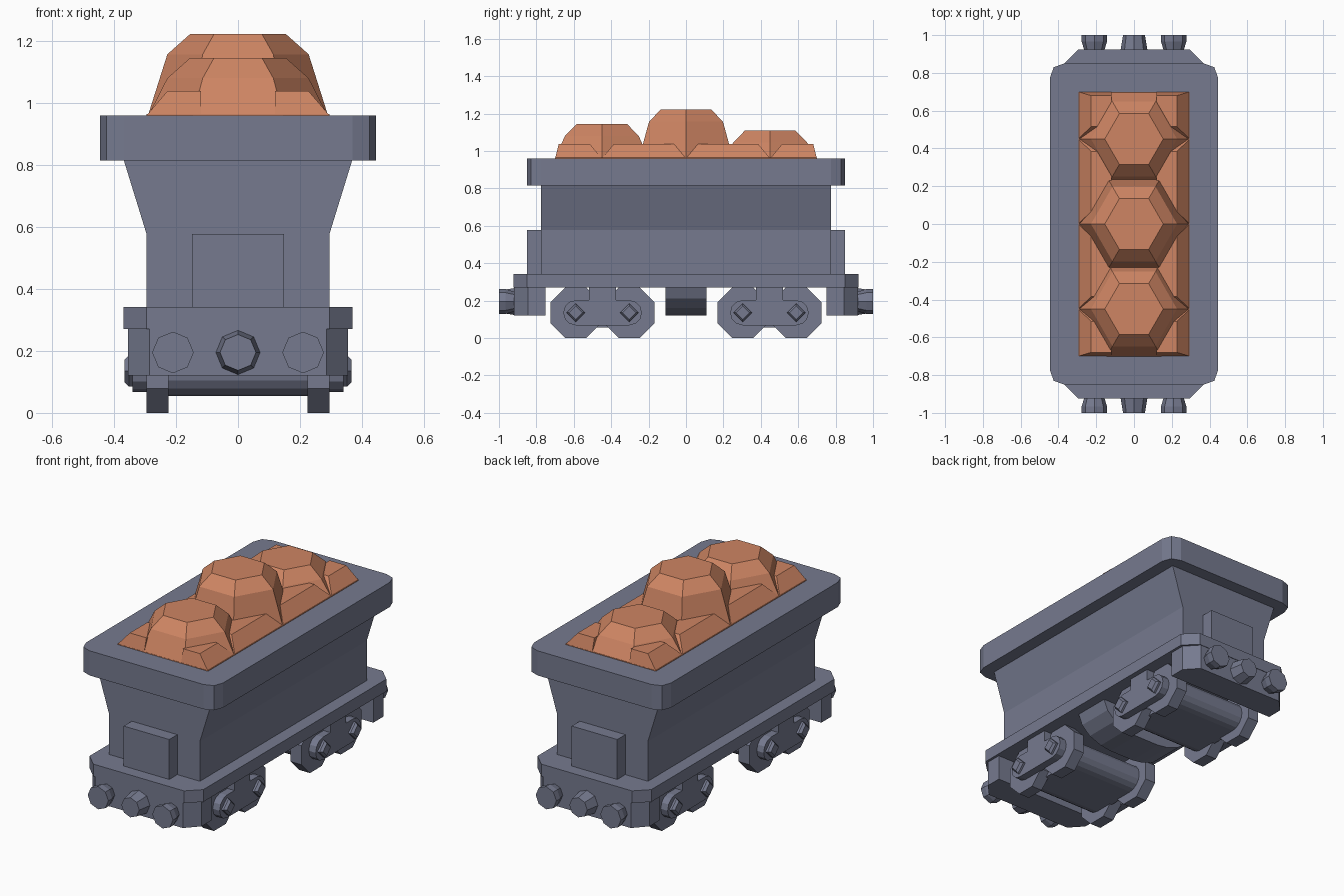
import bpy, bmesh, math

if "Cube" in bpy.data.objects:
    bpy.data.objects.remove(bpy.data.objects["Cube"])


def material(name, rgb):
    m = bpy.data.materials.new(name)
    m.diffuse_color = (*rgb, 1)
    m.use_nodes = True
    m.node_tree.nodes["Principled BSDF"].inputs["Base Color"].default_value = m.diffuse_color
    return m


GREY = material("slate grey", (0.18, 0.195, 0.275))
ORANGE = material("copper orange", (0.62, 0.235, 0.125))


def loft(name, rings, mat=GREY):
    """Skin a list of equally long point rings and cap both ends."""
    bm = bmesh.new()
    vs = [[bm.verts.new(p) for p in r] for r in rings]
    n = len(rings[0])
    for a, b in zip(vs, vs[1:]):
        for i in range(n):
            j = (i + 1) % n
            bm.faces.new((a[i], a[j], b[j], b[i]))
    bm.faces.new(vs[0][::-1])
    bm.faces.new(vs[-1])
    bmesh.ops.recalc_face_normals(bm, faces=bm.faces)
    me = bpy.data.meshes.new(name)
    bm.to_mesh(me)
    bm.free()
    me.materials.append(mat)
    ob = bpy.data.objects.new(name, me)
    bpy.context.collection.objects.link(ob)
    return ob


def rect(hx, hy, z, x=0, y=0):
    return [(x + sx * hx, y + sy * hy, z) for sx, sy in ((-1, -1), (1, -1), (1, 1), (-1, 1))]


def box(name, x0, x1, y0, y1, z0, z1, mat=GREY):
    c = ((x1 - x0) / 2, (y1 - y0) / 2)
    m = ((x0 + x1) / 2, (y0 + y1) / 2)
    return loft(name, [rect(*c, z, *m) for z in (z0, z1)], mat)


def ngon(r, n, phase=0.0, cu=0.0, cv=0.0):
    return [(cu + r * math.cos(phase + math.tau * i / n),
             cv + r * math.sin(phase + math.tau * i / n)) for i in range(n)]


def along_x(pts, x):
    return [(x, u, v) for u, v in pts]


def along_y(pts, y):
    return [(u, y, v) for u, v in pts]


def along_z(pts, z):
    return [(u, v, z) for u, v in pts]


def mirrored4(corner):
    """Plan outline from the corner points of the +x +y quadrant."""
    a = [(x, y) for x, y in corner]
    b = [(-x, y) for x, y in corner[::-1]]
    return a + b + [(-x, -y) for x, y in a] + [(-x, -y) for x, y in b]


# Hopper: straight lower walls, flared upper walls, thick rim
loft("hopper_body", [rect(0.295, 0.775, 0.33), rect(0.295, 0.775, 0.577), rect(0.37, 0.775, 0.82)])
rim = mirrored4([(0.445, 0.775), (0.425, 0.83), (0.37, 0.85)])
loft("hopper_rim", [along_z(rim, z) for z in (0.815, 0.96)])

# Chassis plate with cut corners
deck = mirrored4([(0.37, 0.85), (0.295, 0.923)])
loft("chassis_plate", [along_z(deck, z) for z in (0.27, 0.342)])

# Rounded tank under the middle
tank = [(0.31, 0.27), (0.285, 0.21), (0.23, 0.16), (0.15, 0.13), (0.08, 0.12)]
tank += [(-x, z) for x, z in tank[::-1]]
loft("under_tank", [along_y(tank, y) for y in (-0.11, 0.11)])

for s, end in ((-1, "front"), (1, "back")):
    # End panel, buffer beam, buffers and coupling
    ys = sorted((s * 0.76, s * 0.85))
    box(end + "_panel", -0.148, 0.148, *ys, 0.335, 0.577)
    beam = [(0.355, s * 0.75), (0.355, s * 0.845), (0.285, s * 0.92),
            (-0.285, s * 0.92), (-0.355, s * 0.845), (-0.355, s * 0.75)]
    loft(end + "_buffer_beam", [along_z(beam, z) for z in (0.12, 0.275)])
    for x in (-0.21, 0.21):
        loft(end + "_buffer", [along_y(ngon(r, 8, 0, x, 0.195), s * y)
                               for r, y in ((0.05, 0.91), (0.067, 0.965), (0.067, 1.0))])
    loft(end + "_coupling", [along_y(ngon(r, 8, 0, 0, 0.195), s * y)
                             for r, y in ((0.073, 0.91), (0.058, 1.0))])

    # Bogie: two axles with octagonal wheels, drum between, side frames
    yc = s * 0.446
    axles = (yc - 0.143, yc + 0.143)

    def stadium(r, n):
        right = [(axles[1] + r * math.sin(t), 0.135 - r * math.cos(t))
                 for t in (math.pi * i / n for i in range(n + 1))]
        return right + [(2 * yc - y, 0.27 - z) for y, z in right]

    loft(end + "_bogie_drum", [along_x(stadium(0.08, 8), x) for x in (-0.24, 0.24)])
    for side in (-1, 1):
        for y in axles:
            wheel = ngon(0.135 / math.cos(math.pi / 8), 8, math.pi / 8, y, 0.135)
            loft(end + "_wheel", [along_x(wheel, side * x) for x in (0.225, 0.295)])
            loft(end + "_axle_cap", [along_x(ngon(r, 4, 0, y, 0.135), side * x)
                                     for r, x in ((0.05, 0.33), (0.05, 0.352), (0.036, 0.366))])
        loft(end + "_side_frame", [along_x(stadium(0.067, 6), side * x) for x in (0.29, 0.34)])
        xs = sorted((side * 0.24, side * 0.34))
        box(end + "_frame_hanger", *xs, yc - 0.073, yc + 0.073, 0.19, 0.275)

# Load: base layer, three big hexagonal lumps, flat mounds along the sides
box("load_base", -0.295, 0.295, -0.7, 0.7, 0.93, 0.964, ORANGE)
for y, top in ((-0.45, 1.145), (0, 1.222), (0.45, 1.11)):
    loft("load_lump", [along_z(ngon(r, 6, 0, 0, y), z) for r, z in
                       ((0.292, 0.955), (0.228, top - 0.065), (0.155, top))], ORANGE)
for s in (-1, 1):
    for y0, y1, i0, i1 in ((-0.7, -0.45, 0.02, 0.065), (-0.45, 0, 0.065, 0.065),
                           (0, 0.45, 0.065, 0.065), (0.45, 0.7, 0.065, 0.02)):
        low = [(s * 0.12, y0), (s * 0.295, y0), (s * 0.295, y1), (s * 0.12, y1)]
        high = [(s * 0.12, y0 + i0), (s * 0.228, y0 + i0), (s * 0.228, y1 - i1), (s * 0.12, y1 - i1)]
        loft("load_side_mound", [along_z(low, 0.96), along_z(high, 1.038)], ORANGE)
